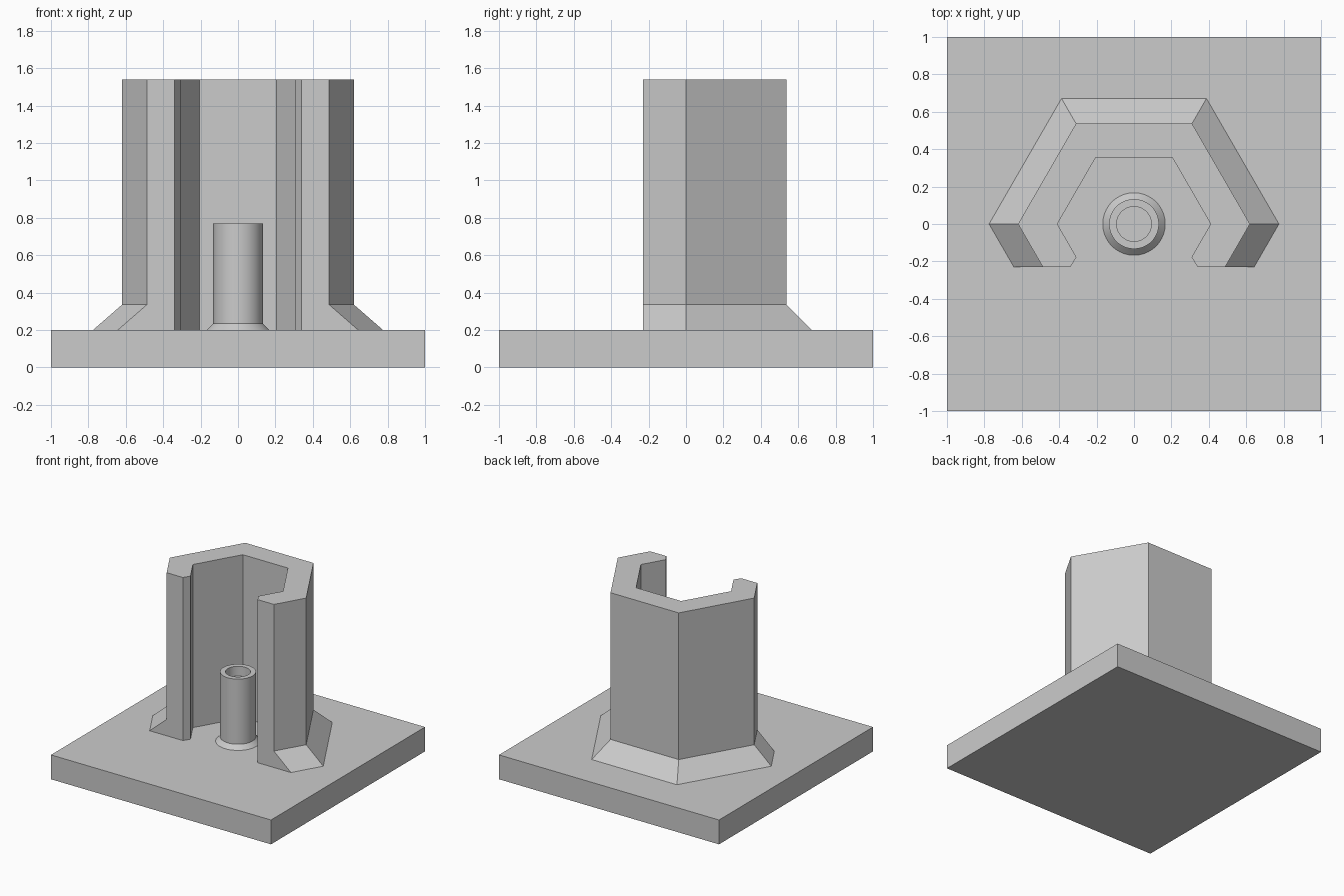
import bpy, bmesh
from math import sqrt, sin, cos, pi, radians

cube = bpy.data.objects.get("Cube")
if cube:
    bpy.data.objects.remove(cube, do_unlink=True)

grey = bpy.data.materials.new("plain_grey")
grey.use_nodes = True
colour = (0.6, 0.6, 0.6, 1)
grey.diffuse_color = colour
grey.node_tree.nodes["Principled BSDF"].inputs["Base Color"].default_value = colour

BASE_TOP = 0.2
WALL_TOP = 1.54
CUT_Y = -0.23


def loft(name, rings):
    """Skin matching closed rings of points and cap both ends."""
    bm = bmesh.new()
    loops = [[bm.verts.new(p) for p in ring] for ring in rings]
    count = len(loops[0])
    for low, high in zip(loops, loops[1:]):
        for i in range(count):
            j = (i + 1) % count
            bm.faces.new((low[i], low[j], high[j], high[i]))
    bm.faces.new(loops[0][::-1])
    bm.faces.new(loops[-1])
    bmesh.ops.recalc_face_normals(bm, faces=bm.faces)
    mesh = bpy.data.meshes.new(name)
    bm.to_mesh(mesh)
    bm.free()
    mesh.materials.append(grey)
    obj = bpy.data.objects.new(name, mesh)
    bpy.context.collection.objects.link(obj)
    return obj


def half_hex(radius, front_y):
    """Right half of a hexagon, from its front cut round to the back corner."""
    return [(radius + front_y / sqrt(3), front_y), (radius, 0),
            (radius / 2, radius * sqrt(3) / 2)]


def shell_ring(outer, z):
    """Open hexagonal wall outline, mirrored about x = 0."""
    outside = half_hex(outer, CUT_Y)
    inside = half_hex(0.41, -0.177)[::-1] + [(0.34, CUT_Y)]
    mirror = lambda pts: [(-x, y) for x, y in reversed(pts)]
    outline = outside + mirror(outside) + mirror(inside) + inside[::1]
    # the inner run goes from the left lip round the back to the right lip
    return [(x, y, z) for x, y in outline]


# Square base plate
corners = [(-1, -1), (1, -1), (1, 1), (-1, 1)]
loft("base_plate", [[(x, y, z) for x, y in corners] for z in (0, BASE_TOP)])

# Open hexagonal wall with a flared foot
loft("hexagonal_wall", [shell_ring(0.775, BASE_TOP), shell_ring(0.62, 0.335),
                        shell_ring(0.62, WALL_TOP)])

# Round post with a chamfered foot and a shallow hole in its top
profile = [(0.167, BASE_TOP), (0.133, 0.235), (0.133, 0.77), (0.093, 0.77), (0.093, 0.69)]
SIDES = 64
post = loft("centre_post", [[(r * cos(2 * pi * i / SIDES), r * sin(2 * pi * i / SIDES), z)
                             for i in range(SIDES)] for r, z in profile])
bpy.ops.object.select_all(action="DESELECT")
post.select_set(True)
bpy.context.view_layer.objects.active = post
bpy.ops.object.shade_smooth_by_angle(angle=radians(30))
